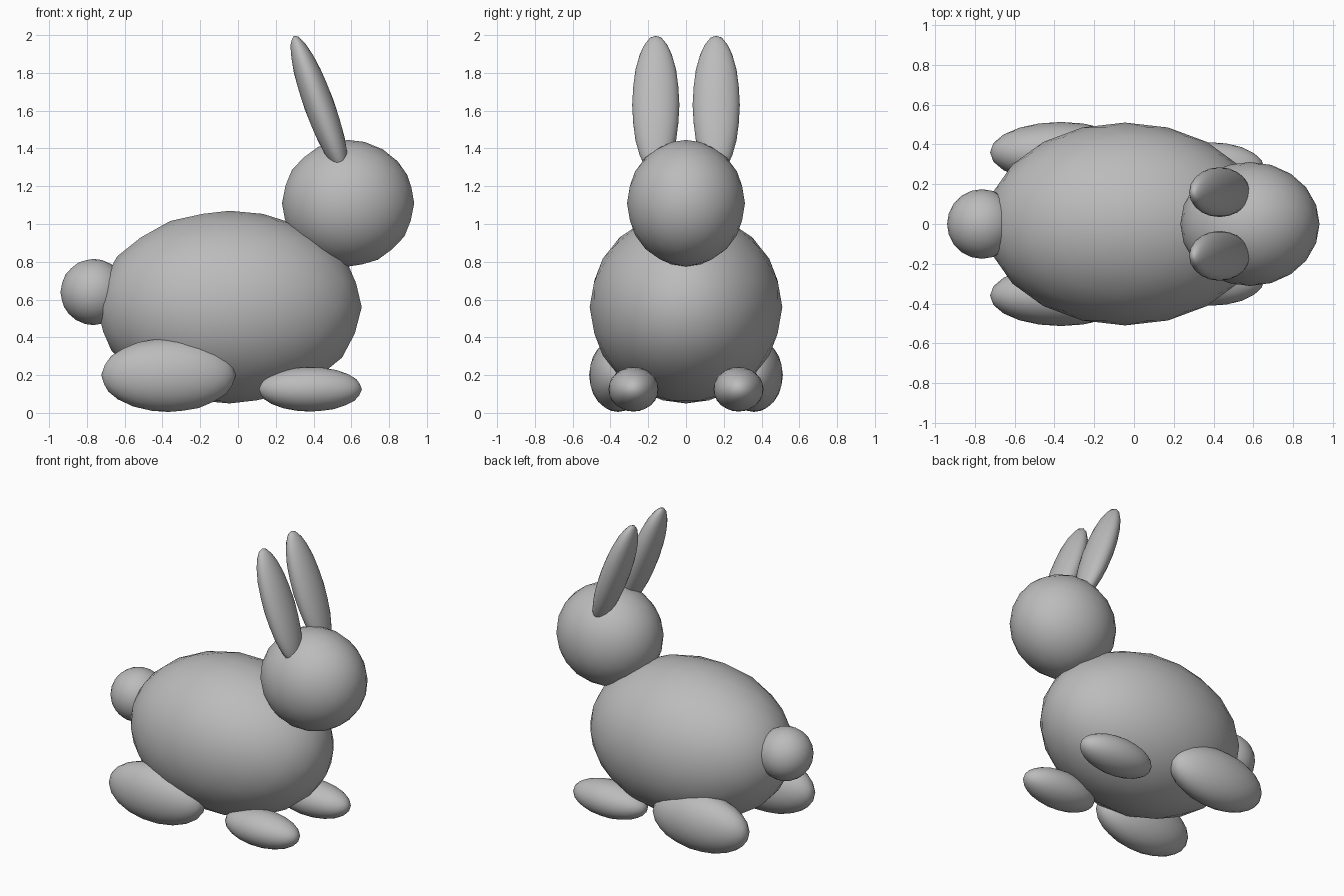
import bpy
from math import radians

cube = bpy.data.objects.get("Cube")
if cube:
    bpy.data.objects.remove(cube, do_unlink=True)

# One plain grey for the whole animal
GREY = (0.5, 0.5, 0.5, 1.0)
grey = bpy.data.materials.new("plain grey")
grey.use_nodes = True
grey.diffuse_color = GREY
bsdf = next(n for n in grey.node_tree.nodes if n.type == "BSDF_PRINCIPLED")
bsdf.inputs["Base Color"].default_value = GREY


def ellipsoid(name, centre, radii, tilt=0.0):
    """Smooth ellipsoid, tilted about the sideways axis in degrees."""
    bpy.ops.mesh.primitive_ico_sphere_add(
        subdivisions=3, radius=1, location=centre, rotation=(0, radians(tilt), 0))
    part = bpy.context.object
    part.name = name
    part.scale = radii
    part.data.materials.append(grey)
    bpy.ops.object.shade_smooth()
    return part


# Trunk, head and tail lie on the centre line, with the head towards +x
ellipsoid("body", (-0.045, 0, 0.56), (0.70, 0.51, 0.51))
ellipsoid("head", (0.583, 0, 1.11), (0.35, 0.312, 0.335))
ellipsoid("tail", (-0.765, 0, 0.64), (0.175, 0.175, 0.175))

# Paired parts on both flanks
for side, s in (("near", -1), ("far", 1)):
    ellipsoid(side + "_ear", (0.43, s * 0.16, 1.63), (0.08, 0.125, 0.39), -20)
    ellipsoid(side + "_hind_foot", (-0.368, s * 0.36, 0.2), (0.356, 0.153, 0.195))
    ellipsoid(side + "_forefoot", (0.383, s * 0.278, 0.125), (0.273, 0.133, 0.118))
